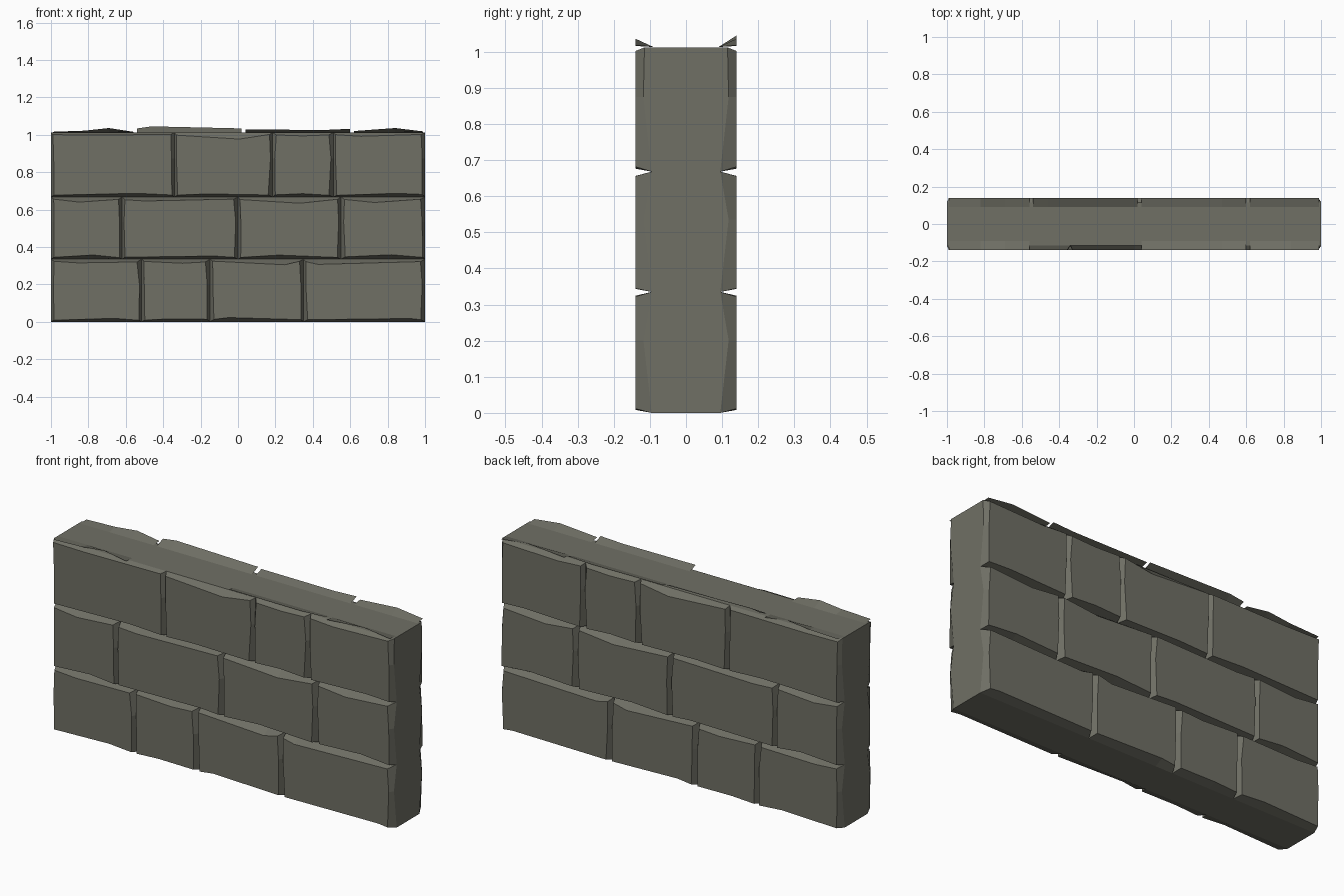
import bpy, bmesh, random

if "Cube" in bpy.data.objects:
    bpy.data.objects.remove(bpy.data.objects["Cube"])

random.seed(4)
stone = bpy.data.materials.new("stone")
stone.diffuse_color = (0.16, 0.16, 0.13, 1)
stone.use_nodes = True
stone.node_tree.nodes["Principled BSDF"].inputs["Base Color"].default_value = stone.diffuse_color

FACE_Y = 0.14      # outer face of the stones
JOINT_Y = 0.095    # depth of the bed joints
SIDE_Y = 0.118     # depth of the upright joints
TOP = 1.012


def add_object(name, bm):
    bmesh.ops.remove_doubles(bm, verts=bm.verts, dist=1e-5)
    bmesh.ops.recalc_face_normals(bm, faces=bm.faces)
    mesh = bpy.data.meshes.new(name)
    bm.to_mesh(mesh)
    bm.free()
    mesh.materials.append(stone)
    obj = bpy.data.objects.new(name, mesh)
    bpy.context.collection.objects.link(obj)


def stone_block(name, x0, x1, z0, z1, chip, dip):
    """Block running through the wall; chip = place along top edge, dip = chip depth."""
    bm = bmesh.new()
    r = lambda a, b: random.uniform(a, b)
    xc, xb = x0 + (x1 - x0) * chip, x0 + (x1 - x0) * (1 - chip)
    zm = z0 + 0.6 * (z1 - z0)
    top_y = 0.115 if z1 == TOP else JOINT_Y
    # cell outline with its joint depth, counter-clockwise from bottom left
    rim = [(x0, z0, JOINT_Y), (xb, z0, JOINT_Y), (x1, z0, JOINT_Y), (x1, zm, SIDE_Y),
           (x1, z1, top_y), (xc, z1, top_y), (x0, z1, top_y), (x0, zm, SIDE_Y)]
    # worn outline of the flat face
    face = [(x0 + r(.014, .024), z0 + r(.008, .014)), (xb, z0 + r(.015, .024)),
            (x1 - r(.012, .024), z0 + r(.008, .014)), (x1 - r(.010, .016), zm),
            (x1 - r(.016, .026), z1 - r(.010, .016)), (xc, z1 - dip),
            (x0 + r(.010, .02), z1 - r(.010, .016)), (x0 + r(.010, .016), zm)]
    rings = {}
    for s in (-1, 1):
        outer = [bm.verts.new((x, s * y, z)) for x, z, y in rim]
        inner = [bm.verts.new((x, s * FACE_Y, z)) for x, z in face]
        bm.faces.new(inner)
        for i in range(8):
            j = (i + 1) % 8
            bm.faces.new((outer[i], outer[j], inner[j], inner[i]))
        rings[s] = outer
    # close only the sides exposed at the outside of the wall
    exposed = ([0, 1] if z0 == 0 else []) + ([2, 3] if x1 == 1 else [])
    exposed += ([4, 5] if z1 == TOP else []) + ([6, 7] if x0 == -1 else [])
    f, b = rings[-1], rings[1]
    for i in exposed:
        j = (i + 1) % 8
        bm.faces.new((f[i], f[j], b[j], b[i]))
    add_object(name, bm)


# Courses: bed heights, upright joints, (chip position, chip depth)
courses = [
    (0, 0.335, [-1, -0.515, -0.15, 0.35, 1], [(.3, .02), (.6, .022), (.8, .03), (.12, .028)]),
    (0.335, 0.668, [-1, -0.62, 0, 0.55, 1], [(.4, .028), (.2, .022), (.6, .034), (.4, .03)]),
    (0.668, TOP, [-1, -0.34, 0.185, 0.51, 1], [(.3, .014), (.66, .035), (.5, .018), (.3, .02)]),
]
for c, (z0, z1, xs, chips) in enumerate(courses):
    for k, (chip, dip) in enumerate(chips):
        stone_block(f"block_{c + 1}_{k + 1}", xs[k], xs[k + 1], z0, z1, chip, dip)


def lip(name, side, profile):
    """Broken ledge flaring outwards along the top; profile = (x, height)."""
    bm = bmesh.new()
    inner = [bm.verts.new((x, side * 0.09, TOP + 0.001)) for x, _ in profile]
    outer = [bm.verts.new((x, side * 0.14, z)) for x, z in profile]
    for i in range(len(profile) - 1):
        bm.faces.new((inner[i], inner[i + 1], outer[i + 1], outer[i]))
    add_object(name, bm)


left_end = [(-.99, 1.016), (-.82, 1.022), (-.69, 1.036), (-.56, 1.016)]
right_end = [(.62, 1.02), (.84, 1.036), (.99, 1.018)]
mid_left = [(-.54, 1.034), (-.46, 1.045), (.02, 1.034)]
mid_right = [(.04, 1.028), (.47, 1.026), (.6, 1.032)]
for side, label in ((-1, "front"), (1, "back")):
    lip(f"top_lip_{label}_left", side, left_end)
    lip(f"top_lip_{label}_right", side, right_end)
    lip(f"top_lip_{label}_mid_right", side, mid_right)
lip("top_lip_back_mid_left", 1, mid_left)
